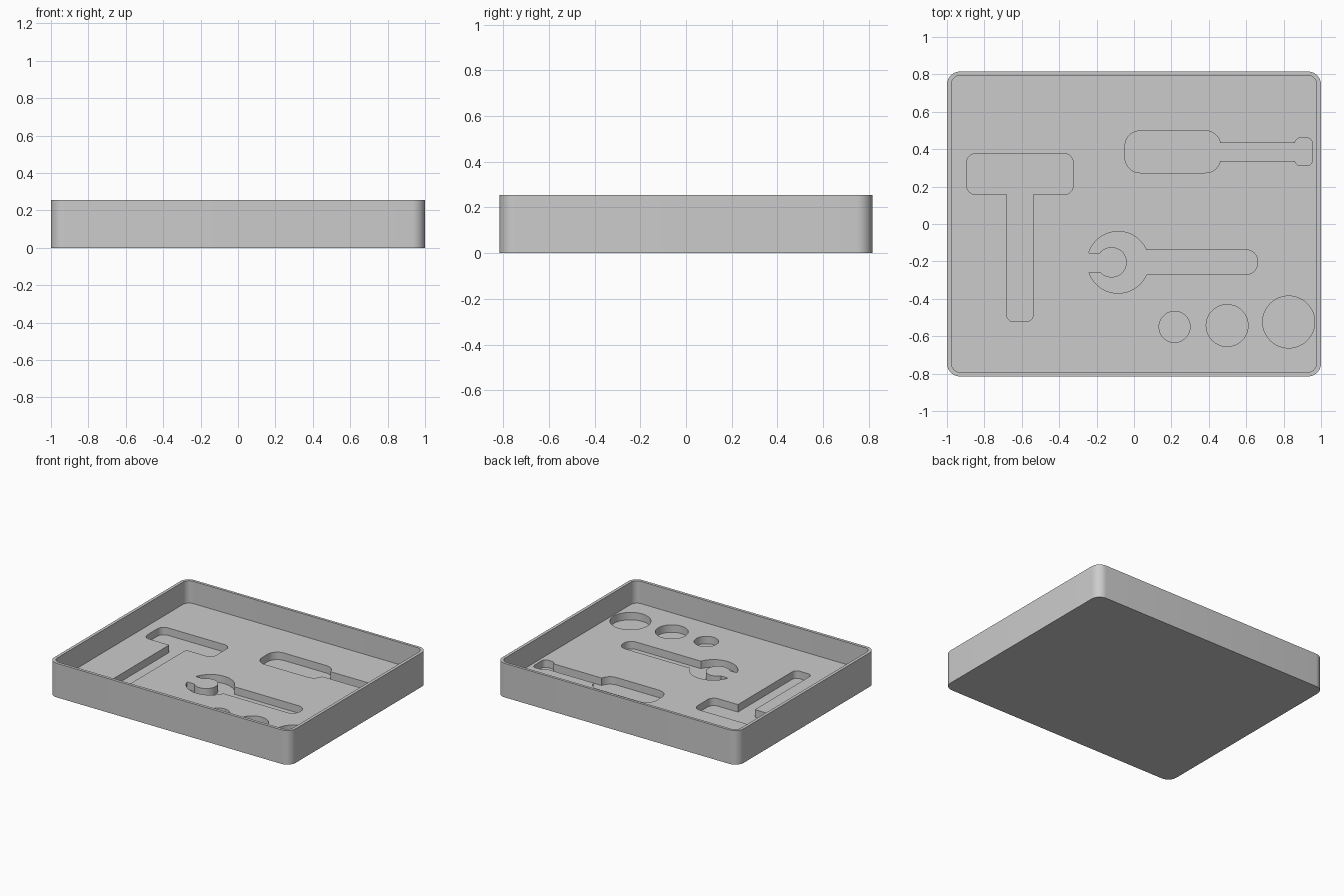
import bpy
import bmesh
from math import cos, sin, pi, radians

HEIGHT, FLOOR, POCKET = 0.255, 0.088, 0.032
CUT_TOP = 0.18

cube = bpy.data.objects.get("Cube")
if cube:
    bpy.data.objects.remove(cube, do_unlink=True)

grey = bpy.data.materials.new("tray_grey")
grey.use_nodes = True
colour = (0.6, 0.6, 0.6, 1)
grey.diffuse_color = colour
grey.node_tree.nodes["Principled BSDF"].inputs["Base Color"].default_value = colour


def prism(name, outline, z0, z1):
    """Extrude a closed 2D outline from z0 to z1."""
    bm = bmesh.new()
    face = bm.faces.new([bm.verts.new((x, y, z0)) for x, y in outline])
    top = bmesh.ops.extrude_face_region(bm, geom=[face])["geom"]
    verts = [v for v in top if isinstance(v, bmesh.types.BMVert)]
    bmesh.ops.translate(bm, vec=(0, 0, z1 - z0), verts=verts)
    bmesh.ops.recalc_face_normals(bm, faces=bm.faces)
    mesh = bpy.data.meshes.new(name)
    bm.to_mesh(mesh)
    bm.free()
    mesh.materials.append(grey)
    obj = bpy.data.objects.new(name, mesh)
    bpy.context.collection.objects.link(obj)
    return obj


def arc(cx, cy, r, start, sweep, steps):
    return [(cx + r * cos(start + sweep * i / steps),
             cy + r * sin(start + sweep * i / steps)) for i in range(steps + 1)]


def rounded(x0, x1, y0, y1, r, steps=10):
    """Rectangle outline with rounded corners."""
    centres = [(x1 - r, y1 - r), (x0 + r, y1 - r), (x0 + r, y0 + r), (x1 - r, y0 + r)]
    points = []
    for i, (cx, cy) in enumerate(centres):
        points += arc(cx, cy, r, i * pi / 2, pi / 2, steps)
    return points


def circle(cx, cy, r):
    return arc(cx, cy, r, 0, 2 * pi, 64)[:-1]


def cut(target, cutter):
    """Subtract the cutter and discard it."""
    cutter.hide_render = True
    mod = target.modifiers.new("cut", "BOOLEAN")
    mod.operation, mod.solver, mod.object = "DIFFERENCE", "EXACT", cutter
    bpy.context.view_layer.objects.active = target
    bpy.ops.object.modifier_apply(modifier=mod.name)
    bpy.data.objects.remove(cutter, do_unlink=True)


def pocket(name, outline):
    return prism(name, outline, POCKET, CUT_TOP)


# Tray body with a thin wall around a sunken floor
tray = prism("tool_tray", rounded(-1, 1, -0.815, 0.815, 0.07), 0, HEIGHT)
cut(tray, prism("cavity", rounded(-0.977, 0.977, -0.793, 0.795, 0.05), FLOOR, 0.4))

# Hammer pocket
cut(tray, pocket("hammer_head", rounded(-0.895, -0.325, 0.157, 0.377, 0.05)))
cut(tray, pocket("hammer_handle", rounded(-0.68, -0.54, -0.522, 0.25, 0.035)))

# Screwdriver pocket
cut(tray, pocket("screwdriver_handle", rounded(-0.048, 0.463, 0.274, 0.498, 0.08)))
cut(tray, pocket("screwdriver_shaft", rounded(0.38, 0.9, 0.338, 0.434, 0.01)))
cut(tray, pocket("screwdriver_tip", rounded(0.86, 0.954, 0.312, 0.46, 0.03)))

# Wrench pocket, leaving the jaw island standing at floor level
head = pocket("wrench_head", circle(-0.085, -0.205, 0.165))
cut(head, prism("jaw", circle(-0.12, -0.205, 0.081), 0, 0.3))
cut(head, prism("jaw_slot", rounded(-0.4, -0.14, -0.258, -0.154, 0.01), -0.05, 0.35))
cut(tray, head)
cut(tray, pocket("wrench_handle", rounded(0, 0.66, -0.27, -0.138, 0.06)))

# Three round socket pockets
for x, y, r in [(0.217, -0.55, 0.083), (0.498, -0.543, 0.112), (0.827, -0.524, 0.139)]:
    cut(tray, pocket("socket", circle(x, y, r)))

# Smooth rounded walls with sharp rims
bpy.ops.object.select_all(action="DESELECT")
tray.select_set(True)
bpy.context.view_layer.objects.active = tray
bpy.ops.object.shade_smooth_by_angle(angle=radians(30))
